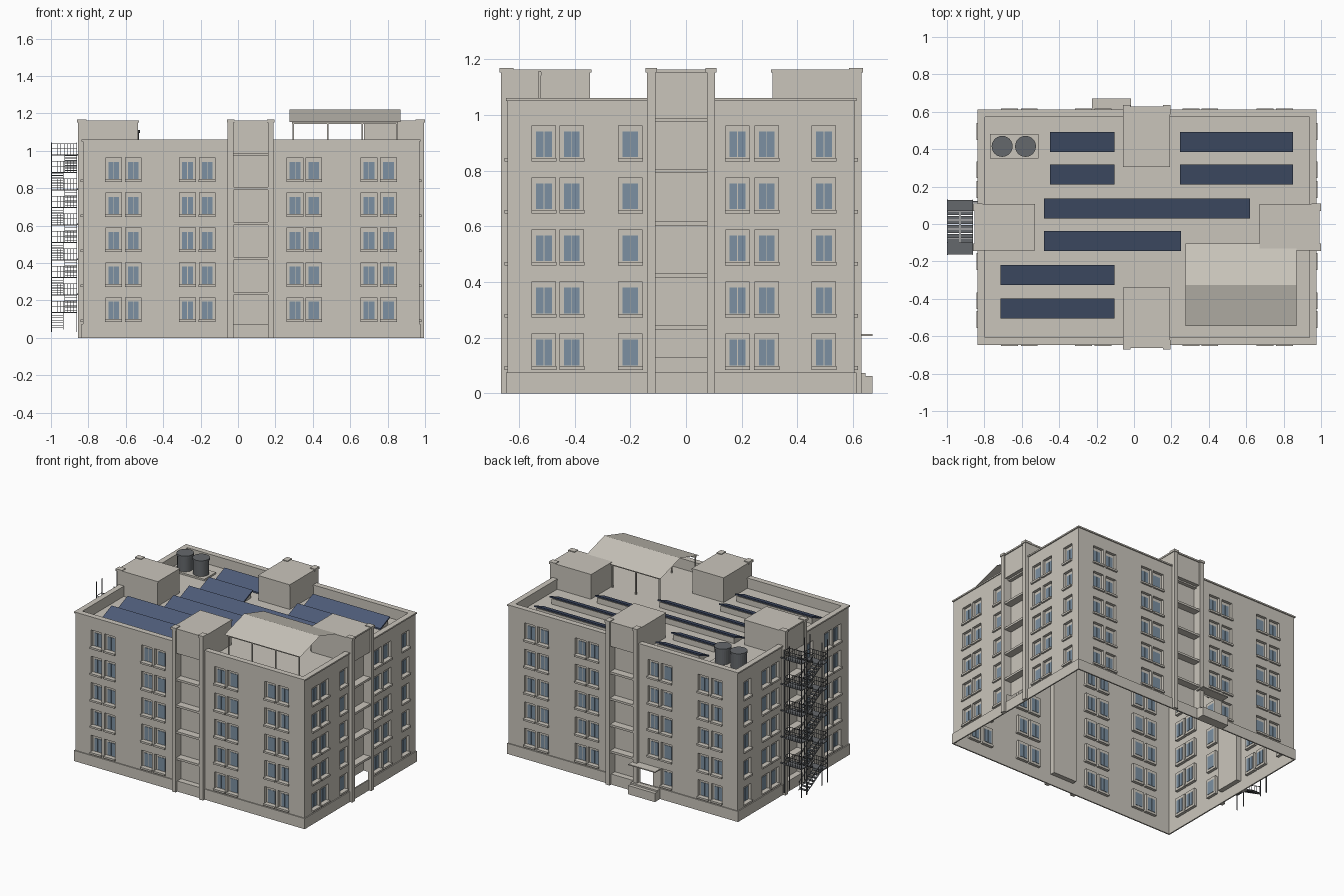
import bpy, bmesh
from mathutils import Vector, Matrix

if "Cube" in bpy.data.objects:
    bpy.data.objects.remove(bpy.data.objects["Cube"])


def material(name, rgb):
    m = bpy.data.materials.new(name)
    m.use_nodes = True
    m.diffuse_color = (*rgb, 1)
    m.node_tree.nodes["Principled BSDF"].inputs["Base Color"].default_value = (*rgb, 1)
    return m


stone = material("warm stone", (0.59, 0.56, 0.50))
glass = material("window glass", (0.20, 0.28, 0.36))
solar = material("solar blue", (0.075, 0.105, 0.19))
metal = material("dark metal", (0.13, 0.14, 0.15))


def finish(name, bm, mat):
    me = bpy.data.meshes.new(name)
    bm.to_mesh(me)
    bm.free()
    me.materials.append(mat)
    ob = bpy.data.objects.new(name, me)
    bpy.context.collection.objects.link(ob)
    return ob


def box(bm, a, b):
    """Box between two opposite corners."""
    a, b = Vector(a), Vector(b)
    size = [max(abs(s), 0.001) for s in b - a]
    mat = Matrix.Translation((a + b) / 2) @ Matrix.Diagonal((*size, 1))
    return bmesh.ops.create_cube(bm, size=1, matrix=mat)["verts"]


def bar(bm, p, q, t=0.005):
    """Square bar between two points."""
    p, q = Vector(p), Vector(q)
    d = q - p
    turn = d.to_track_quat("Z", "Y").to_matrix().to_4x4()
    mat = Matrix.Translation((p + q) / 2) @ turn @ Matrix.Diagonal((t, t, d.length, 1))
    bmesh.ops.create_cube(bm, size=1, matrix=mat)


class Side:
    """One facade: u runs to the right, depth d runs inwards."""

    def __init__(self, name, along, out, dist, span, tower, windows):
        self.name, self.u, self.n = name, Vector(along), Vector(out)
        self.dist, self.span, self.tower, self.windows = dist, span, tower, windows

    def at(self, u, d, z):
        return self.u * u + self.n * (self.dist - d) + Vector((0, 0, z))

    def box(self, bm, u0, u1, d0, d1, z0, z1):
        return box(bm, self.at(u0, d0, z0), self.at(u1, d1, z1))


X0, X1, Y0, Y1 = -0.83, 0.97, -0.64, 0.605
PLINTH, ROOF, TOP = 0.075, 0.985, 1.06
FLOOR = 0.187
long_w = [-0.665, -0.56, -0.27, -0.165, 0.305, 0.405, 0.70, 0.805]
short_w = [-0.51, -0.41, -0.20, 0.185, 0.29, 0.495]
tx, ty = (-0.055, 0.19), (-0.14, 0.105)


def flip(seq):
    return tuple(-v for v in reversed(seq))


sides = [
    Side("front", (1, 0, 0), (0, -1, 0), -Y0, (X0, X1), tx, long_w),
    Side("right", (0, 1, 0), (1, 0, 0), X1, (Y0, Y1), ty, short_w),
    Side("back", (-1, 0, 0), (0, 1, 0), Y1, flip((X0, X1)), flip(tx), flip(long_w)),
    Side("left", (0, -1, 0), (-1, 0, 0), -X0, flip((Y0, Y1)), flip(ty), flip(short_w)),
]
DOOR = (0.065, 0.165)


def wall(side, cells):
    """Wall skin with recessed cells (u0, u1, z0, z1, depth); depth None is a hole."""
    us = sorted({*side.span, *(v for c in cells for v in c[:2])})
    zs = sorted({0, TOP - 0.01, *(v for c in cells for v in c[2:4])})
    bm = bmesh.new()

    def depth(i, j):
        if not (0 <= i < len(us) - 1 and 0 <= j < len(zs) - 1):
            return 0
        u, z = (us[i] + us[i + 1]) / 2, (zs[j] + zs[j + 1]) / 2
        for c in cells:
            if c[0] < u < c[1] and c[2] < z < c[3]:
                return c[4]
        return 0

    def quad(*pts):
        bm.faces.new([bm.verts.new(side.at(*p)) for p in pts])

    for i in range(len(us) - 1):
        for j in range(len(zs) - 1):
            d, (a, b), (s, t) = depth(i, j), us[i:i + 2], zs[j:j + 2]
            if d is not None:
                quad((a, d, s), (b, d, s), (b, d, t), (a, d, t))
            # reveals against the neighbouring cells
            e, f = depth(i + 1, j), depth(i, j + 1)
            if None not in (d, e) and d != e:
                quad((b, d, s), (b, e, s), (b, e, t), (b, d, t))
            if None not in (d, f) and d != f:
                quad((a, d, t), (b, d, t), (b, f, t), (a, f, t))
    bmesh.ops.remove_doubles(bm, verts=bm.verts, dist=0.0005)
    bmesh.ops.dissolve_limit(bm, angle_limit=0.01, verts=bm.verts, edges=bm.edges)
    finish(side.name + "_wall", bm, stone)


for side in sides:
    panes, sills, trim, tower = (bmesh.new() for _ in range(4))
    t0, t1 = side.tower
    cells = []
    # windows with two panes and a sill
    for k in range(5):
        z = 0.085 + FLOOR * k
        for u in side.windows:
            if side.name == "back" and k == 0 and DOOR[0] - 0.04 < u < DOOR[1] + 0.04:
                continue
            cells.append((u - 0.042, u + 0.042, z + 0.012, z + 0.13, 0.02))
            for c in (-0.015, 0.015):
                side.box(panes, u + c - 0.0135, u + c + 0.0135, 0.017, 0.023, z + 0.016, z + 0.108)
            side.box(sills, u - 0.045, u + 0.045, -0.012, 0.02, z, z + 0.013)
    # tower bay recess and openings
    if side.name == "right":
        cells.append((t0 + 0.03, t1 - 0.03, PLINTH, 0.13, None))
    cells.append((t0 + 0.03, t1 - 0.03, PLINTH, ROOF, 0.035))
    if side.name == "back":
        cells.append((*DOOR, PLINTH, 0.195, None))
    wall(side, cells)
    # plinth and parapet
    s0, s1 = side.span
    side.box(trim, s0 - 0.007, s1 + 0.007, -0.007, 0.002, 0, PLINTH)
    side.box(trim, s0, s1, 0.002, 0.03, ROOF, TOP - 0.01)
    side.box(trim, s0 - 0.007, s1 + 0.007, -0.007, 0.033, TOP - 0.01, TOP)
    # tower: pilasters, balcony ledges and roof head
    for a, b in ((t0, t0 + 0.03), (t1 - 0.03, t1)):
        side.box(tower, a, b, -0.025, 0.0, 0, 1.155)
        side.box(tower, a - 0.005, b + 0.005, -0.03, 0.02, 1.152, 1.168)
    for k in range(4):
        z = 0.23 + FLOOR * k
        side.box(tower, t0 + 0.03, t1 - 0.03, -0.018, 0.035, z, z + 0.015)
    side.box(tower, t0, t1, -0.015, 0.295, ROOF, 1.152)
    side.box(tower, t0 - 0.003, t1 + 0.003, -0.022, 0.30, 1.152, 1.163)
    for part, bm, mat in (("glass", panes, glass), ("sills", sills, stone),
                          ("trim", trim, stone), ("tower", tower, stone)):
        finish(f"{side.name}_{part}", bm, mat)

# roof deck
bm = bmesh.new()
box(bm, (X0 + 0.01, Y0 + 0.01, ROOF - 0.01), (X1 - 0.01, Y1 - 0.01, ROOF))
finish("roof_deck", bm, stone)

# entrance steps and canopy
bm = bmesh.new()
box(bm, (-0.225, Y1, 0), (-0.015, 0.645, 0.073))
box(bm, (-0.225, 0.64, 0), (-0.015, 0.67, 0.062))
box(bm, (-0.225, Y1, 0.207), (-0.015, 0.67, 0.214))
finish("entrance_porch", bm, stone)

# tilted solar panels on wedge supports
rows = [(0.385, -0.45, -0.105), (0.385, 0.245, 0.85), (0.21, -0.45, -0.105),
        (0.21, 0.245, 0.85), (0.03, -0.48, 0.62), (-0.145, -0.48, 0.25),
        (-0.325, -0.715, -0.105), (-0.505, -0.715, -0.105)]
panels, wedges = bmesh.new(), bmesh.new()
for y, a, b in rows:
    for v in box(panels, (a, y, ROOF + 0.002), (b, y + 0.107, ROOF + 0.012)):
        v.co.z += 0.045 if v.co.y > y + 0.05 else 0
    for v in box(wedges, (a + 0.01, y + 0.01, ROOF), (b - 0.01, y + 0.10, ROOF + 0.004)):
        v.co.z += 0.036 if v.co.y > y + 0.05 and v.co.z > ROOF + 0.002 else 0
finish("solar_panels", panels, solar)
finish("panel_supports", wedges, stone)

# water tanks on a base
bm = bmesh.new()
box(bm, (-0.77, 0.35, ROOF), (-0.51, 0.482, ROOF + 0.012))
finish("tank_base", bm, stone)
bm = bmesh.new()
for x in (-0.705, -0.58):
    for r, z0, z1 in ((0.052, ROOF + 0.01, 1.10), (0.056, 1.095, 1.11)):
        bmesh.ops.create_cone(bm, cap_ends=True, segments=24, radius1=r, radius2=r,
                              depth=z1 - z0, matrix=Matrix.Translation((x, 0.415, (z0 + z1) / 2)))
finish("water_tanks", bm, metal)

# roof shelter: thin gable sheet on slim posts
bm = bmesh.new()
line = [[bm.verts.new((x, y, z)) for x in (0.275, 0.87)]
        for y, z in ((-0.545, 1.155), (-0.325, 1.22), (-0.105, 1.155))]
for p, q in zip(line, line[1:]):
    bm.faces.new((p[0], p[1], q[1], q[0]))
finish("shelter_roof", bm, stone)
bm = bmesh.new()
for y in (-0.525, -0.125):
    for x in (0.295, 0.48, 0.665, 0.85):
        bar(bm, (x, y, ROOF), (x, y, 1.158), 0.008)
    bar(bm, (0.29, y, 1.148), (0.855, y, 1.148), 0.012)
finish("shelter_posts", bm, stone)

# fire escape: posts, landings, switchback flights and railings
bm = bmesh.new()
A, M, B = -0.998, -0.93, -0.862
YA, YB, YC, YD = -0.162, -0.10, 0.07, 0.128
for x in (A, B):
    for y in (YA, YB, YC, YD):
        bar(bm, (x, y, 0.03), (x, y, 1.045))


def flight(x0, x1, y0, y1, z0, z1, steps=7):
    for i in range(steps):
        f = (i + 0.5) / steps
        y, z = y0 + (y1 - y0) * f, z0 + (z1 - z0) * f
        box(bm, (x0, y - 0.01, z), (x1, y + 0.01, z + 0.004))
        for x in (x0, x1):
            bar(bm, (x, y, z), (x, y, z + 0.055), 0.002)
    for x in (x0, x1):
        for h in (0, 0.055):
            bar(bm, (x, y0, z0 + h), (x, y1, z1 + h), 0.004)


def landing(y0, y1, edge, z):
    box(bm, (A, y0, z - 0.005), (B, y1, z))
    for h in (0.03, 0.058):
        bar(bm, (A, edge, z + h), (B, edge, z + h), 0.003)
        for x in (A, B):
            bar(bm, (x, y0, z + h), (x, y1, z + h), 0.003)
    for i in range(1, 8):
        x = A + (B - A) * i / 8
        bar(bm, (x, edge, z), (x, edge, z + 0.058), 0.002)


for k in range(5):
    z = 0.045 + FLOOR * k
    flight(A, M - 0.004, YC, YB, z, z + FLOOR / 2)
    landing(YA, YB, YA, z + FLOOR / 2)
    flight(M + 0.004, B, YB, YC, z + FLOOR / 2, z + FLOOR)
    landing(YC, YD, YD, z + FLOOR)
    bar(bm, (B, 0.12, z + FLOOR), (X0, 0.12, z + FLOOR), 0.008)
finish("fire_escape", bm, metal)
